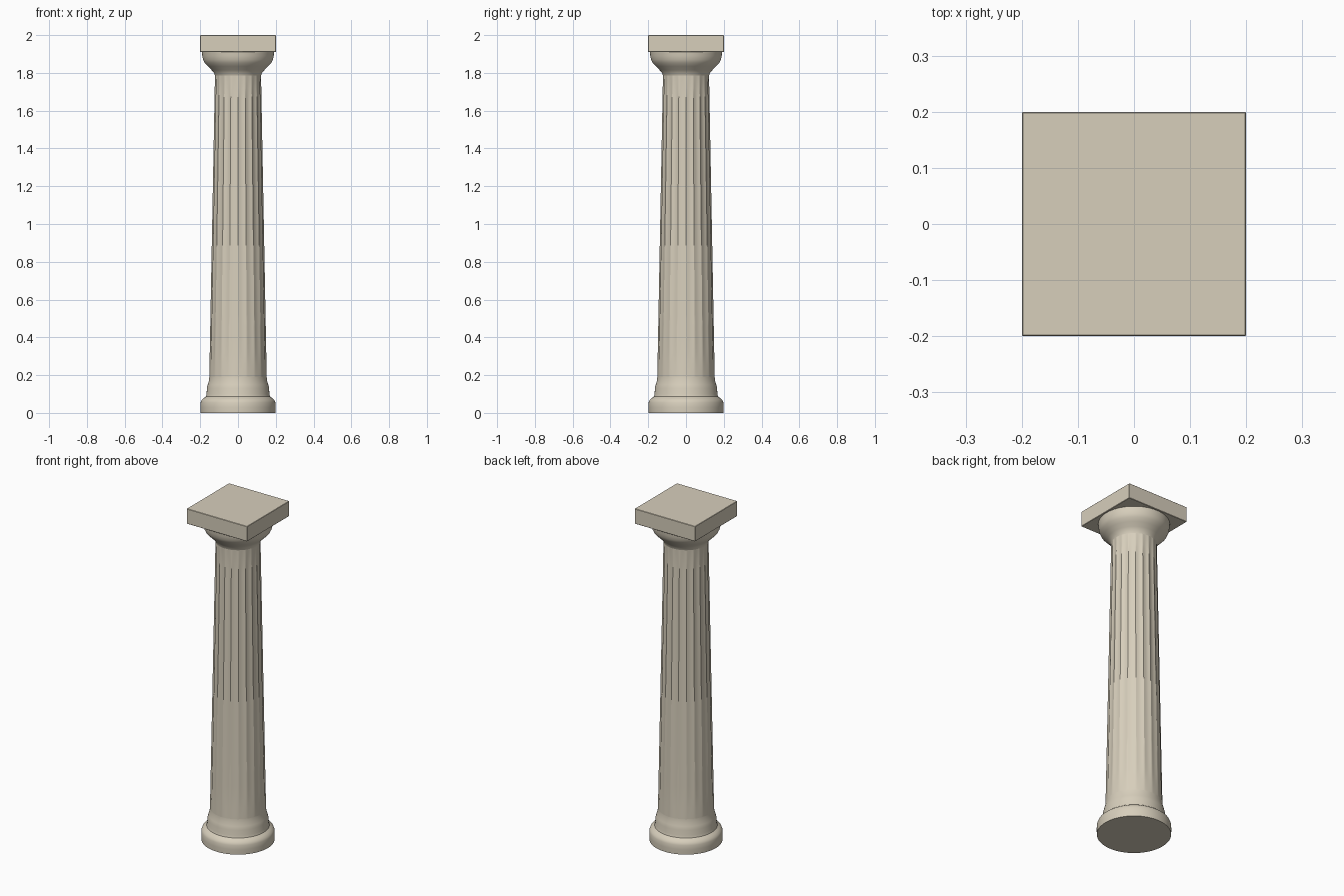
import bpy
import bmesh
from math import sin, cos, pi, radians

cube = bpy.data.objects.get("Cube")
if cube:
    bpy.data.objects.remove(cube, do_unlink=True)

FLUTES, STEPS = 20, 8
SEGMENTS = FLUTES * STEPS

stone = bpy.data.materials.new("pale_stone")
stone.use_nodes = True
stone.diffuse_color = (0.68, 0.62, 0.50, 1)
stone.node_tree.nodes["Principled BSDF"].inputs["Base Color"].default_value = stone.diffuse_color


def finish(name, bm, angle=30):
    bmesh.ops.recalc_face_normals(bm, faces=bm.faces)
    mesh = bpy.data.meshes.new(name)
    bm.to_mesh(mesh)
    bm.free()
    mesh.materials.append(stone)
    obj = bpy.data.objects.new(name, mesh)
    bpy.context.collection.objects.link(obj)
    bpy.ops.object.select_all(action="DESELECT")
    obj.select_set(True)
    bpy.context.view_layer.objects.active = obj
    bpy.ops.object.shade_smooth_by_angle(angle=radians(angle))
    return obj


def lathe(name, profile):
    """Turn (radius, height, flute depth) rings; flutes meet at sharp arrises."""
    bm = bmesh.new()
    rings = []
    for radius, z, depth in profile:
        ring = []
        for i in range(SEGMENTS):
            a = 2 * pi * i / SEGMENTS
            r = radius - depth * sin(pi * (i % STEPS) / STEPS)
            ring.append(bm.verts.new((r * cos(a), r * sin(a), z)))
        rings.append(ring)
    for low, high in zip(rings, rings[1:]):
        for i in range(SEGMENTS):
            j = (i + 1) % SEGMENTS
            bm.faces.new((low[i], low[j], high[j], high[i]))
    bm.faces.new(rings[0])
    bm.faces.new(rings[-1])
    return finish(name, bm)


# Round base with a rolled shoulder and collar
lathe("base", [(0.198, 0, 0), (0.199, 0.03, 0), (0.198, 0.055, 0),
               (0.193, 0.068, 0), (0.182, 0.078, 0), (0.170, 0.086, 0),
               (0.166, 0.10, 0), (0.165, 0.13, 0), (0.160, 0.15, 0),
               (0.154, 0.17, 0), (0.152, 0.19, 0)])

# Tapered shaft, flutes fading out at both ends
bottom, top = 0.19, 1.785
shaft = []
for k in range(25):
    t = k / 24
    fade = min(1, t * 12, (1 - t) * 24)
    shaft.append((0.152 - 0.03 * t, bottom + (top - bottom) * t,
                  (0.0035 + 0.0015 * t) * fade))
lathe("fluted_shaft", shaft)

# Flared cushion under the slab
lathe("capital_cushion", [(0.122, 1.785, 0), (0.127, 1.80, 0), (0.140, 1.815, 0),
                          (0.160, 1.835, 0), (0.177, 1.853, 0),
                          (0.185, 1.87, 0), (0.189, 1.89, 0), (0.191, 1.912, 0)])

# Square slab with slightly eased edges
bm = bmesh.new()
bmesh.ops.create_cube(bm, size=1)
bmesh.ops.scale(bm, verts=bm.verts, vec=(0.4, 0.4, 0.09))
bmesh.ops.translate(bm, verts=bm.verts, vec=(0, 0, 1.955))
bmesh.ops.bevel(bm, geom=bm.edges[:], offset=0.002, segments=1, affect="EDGES")
finish("top_slab", bm)
